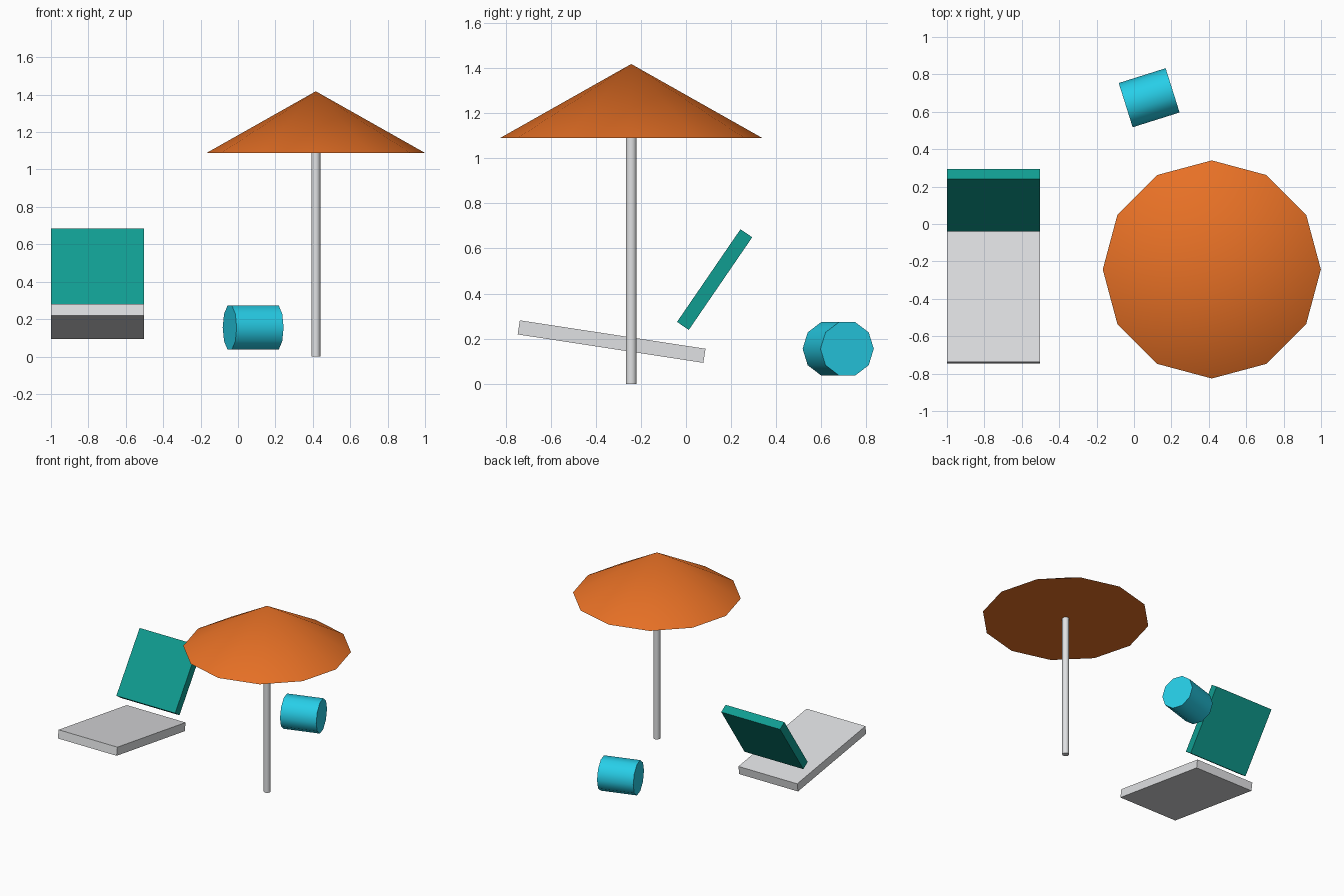
import bpy, math
from mathutils import Matrix

if "Cube" in bpy.data.objects:
    bpy.data.objects.remove(bpy.data.objects["Cube"])


def material(name, rgb):
    def lin(c):
        c /= 255
        return c / 12.92 if c <= 0.04045 else ((c + 0.055) / 1.055) ** 2.4
    m = bpy.data.materials.new(name)
    m.diffuse_color = (*[lin(c) for c in rgb], 1)
    m.use_nodes = True
    m.node_tree.nodes["Principled BSDF"].inputs["Base Color"].default_value = m.diffuse_color
    return m


orange = material("orange canvas", (234, 114, 38))
grey = material("light grey", (224, 225, 227))
teal = material("teal fabric", (16, 157, 145))
cyan = material("cyan", (40, 210, 236))


def finish(name, mat, smooth=False):
    ob = bpy.context.object
    ob.name = name
    ob.data.materials.append(mat)
    if smooth:
        bpy.ops.object.shade_smooth_by_angle(angle=math.radians(40))
    return ob


def panel(name, mat, loc, size, tilt):
    """Flat board tilted about the x axis."""
    bpy.ops.mesh.primitive_cube_add(size=1, location=loc, rotation=(math.radians(tilt), 0, 0))
    bpy.context.object.scale = size
    return finish(name, mat)


# Parasol: pole and twelve-sided canopy
PX, PY = 0.416, -0.243
bpy.ops.mesh.primitive_cylinder_add(vertices=12, radius=0.024, depth=1.1, location=(PX, PY, 0.55))
finish("parasol_pole", grey, True)
bpy.ops.mesh.primitive_cone_add(vertices=12, radius1=0.583, radius2=0, depth=0.329,
                                location=(PX, PY, 1.2535))
finish("parasol_canopy", orange, True)

# Lounger: seat slopes down to the back, backrest leans backwards
panel("lounger_seat", grey, (-0.752, -0.33, 0.187), (0.497, 0.833, 0.063), -8.7)
panel("lounger_backrest", teal, (-0.752, 0.127, 0.462), (0.497, 0.498, 0.063), 55.6)

# Rolled towel: ten-sided cylinder lying on its side, turned a little
bpy.ops.mesh.primitive_cylinder_add(vertices=10, radius=0.124, depth=0.263)
towel = finish("rolled_towel", cyan, True)
towel.matrix_world = (Matrix.Translation((0.081, 0.675, 0.155))
                      @ Matrix.Rotation(math.radians(17.5), 4, 'Z')
                      @ Matrix.Rotation(math.radians(90), 4, 'Y'))
